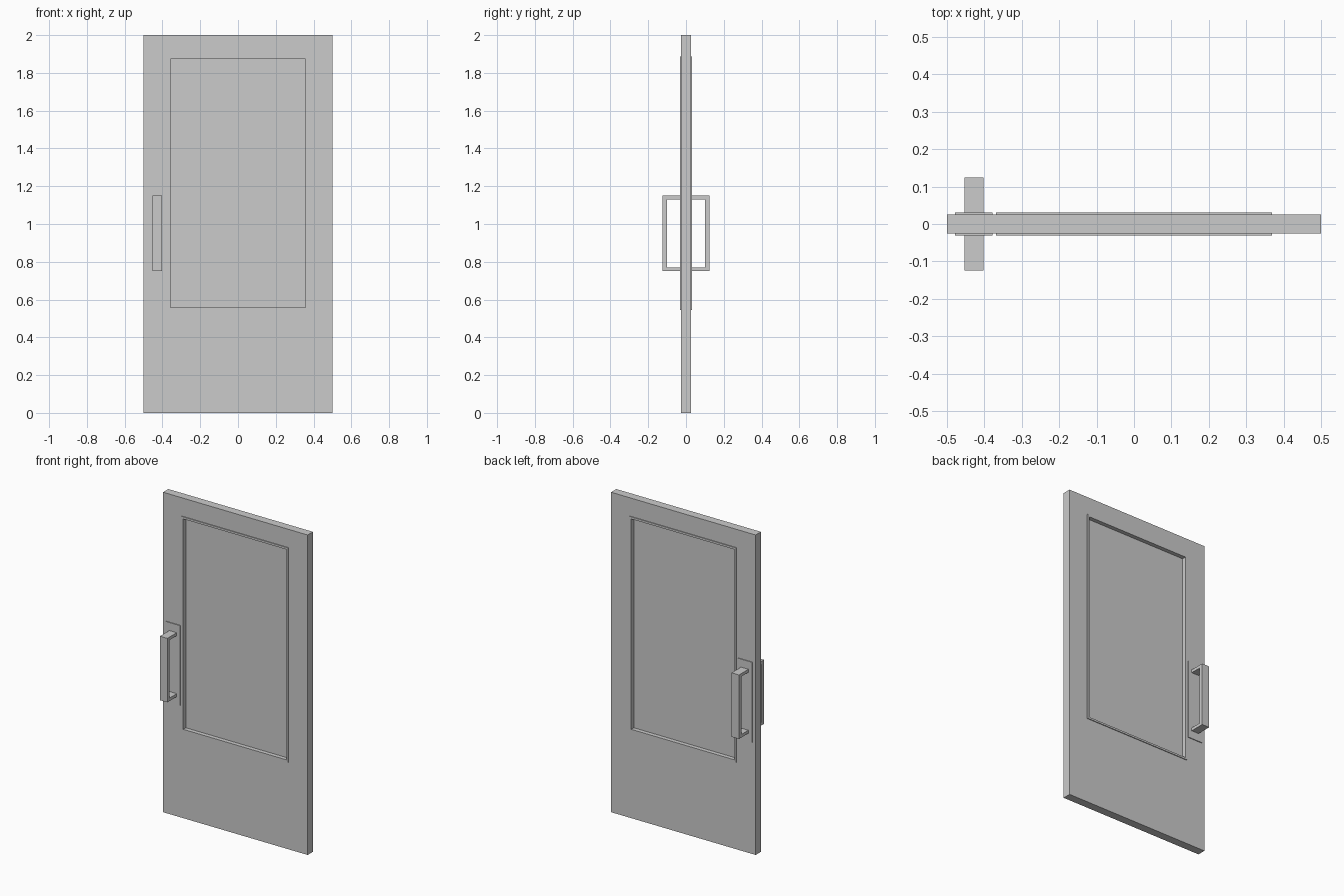
import bpy

if "Cube" in bpy.data.objects:
    bpy.data.objects.remove(bpy.data.objects["Cube"])


def mesh_object(name, verts, faces):
    me = bpy.data.meshes.new(name)
    me.from_pydata(verts, [], faces)
    me.update()
    ob = bpy.data.objects.new(name, me)
    bpy.context.collection.objects.link(ob)
    return ob


def box(name, x, y, z):
    verts = [(a, b, c) for a in x for b in y for c in z]
    faces = [(0, 1, 3, 2), (4, 6, 7, 5), (0, 4, 5, 1),
             (2, 3, 7, 6), (0, 2, 6, 4), (1, 5, 7, 3)]
    return mesh_object(name, verts, faces)


def ring(name, outer, inner, y):
    """Rectangular frame in the XZ plane; rects are (x0, x1, z0, z1)."""
    verts = []
    for yy in y:
        for x0, x1, z0, z1 in (outer, inner):
            verts += [(x0, yy, z0), (x1, yy, z0), (x1, yy, z1), (x0, yy, z1)]
    faces = []
    for i in range(4):
        j = (i + 1) % 4
        faces += [(i, j, 4 + j, 4 + i),                # front
                  (8 + j, 8 + i, 12 + i, 12 + j),      # back
                  (j, i, 8 + i, 8 + j),                # outer wall
                  (4 + i, 4 + j, 12 + j, 12 + i)]      # inner wall
    return mesh_object(name, verts, faces)


def extrude_profile(name, pts, faces, x):
    """Extrude a (y, z) profile split into quads along x."""
    n = len(pts)
    verts = [(xx, y, z) for xx in x for y, z in pts]
    polys = [tuple(reversed(f)) for f in faces]
    polys += [tuple(n + i for i in f) for f in faces]
    polys += [(i, (i + 1) % n, n + (i + 1) % n, n + i) for i in range(n)]
    return mesh_object(name, verts, polys)


def mirror_y(ob):
    m = ob.modifiers.new("both_sides", 'MIRROR')
    m.use_axis = (False, True, False)
    m.use_mirror_merge = False


HALF = 0.026      # half thickness of the slab
PROUD = 0.031     # face of trim and handle plates
opening = (-0.357, 0.357, 0.558, 1.873)

# Door slab with window opening
ring("door_slab", (-0.5, 0.5, 0, 2), opening, (-HALF, HALF))

# Recessed window pane
box("window_pane", (-0.357, 0.357), (-0.005, 0.005), (0.558, 1.873))

# Raised trim around the window, on both faces
mirror_y(ring("window_trim", (-0.369, 0.369, 0.546, 1.886), opening,
              (-PROUD, -HALF)))

# Handle backing plates
mirror_y(box("handle_plate", (-0.479, -0.378), (-PROUD, -HALF), (0.70, 1.20)))

# U-shaped pull handles
A, B, C = -PROUD, -0.1, -0.124
profile = [(A, 0.75), (A, 0.769), (B, 0.769), (B, 1.131),
           (A, 1.131), (A, 1.15), (C, 1.15), (C, 0.75)]
handle = extrude_profile("pull_handle", profile,
                         [(0, 1, 2, 7), (7, 2, 3, 6), (6, 3, 4, 5)],
                         (-0.453, -0.402))
mirror_y(handle)
